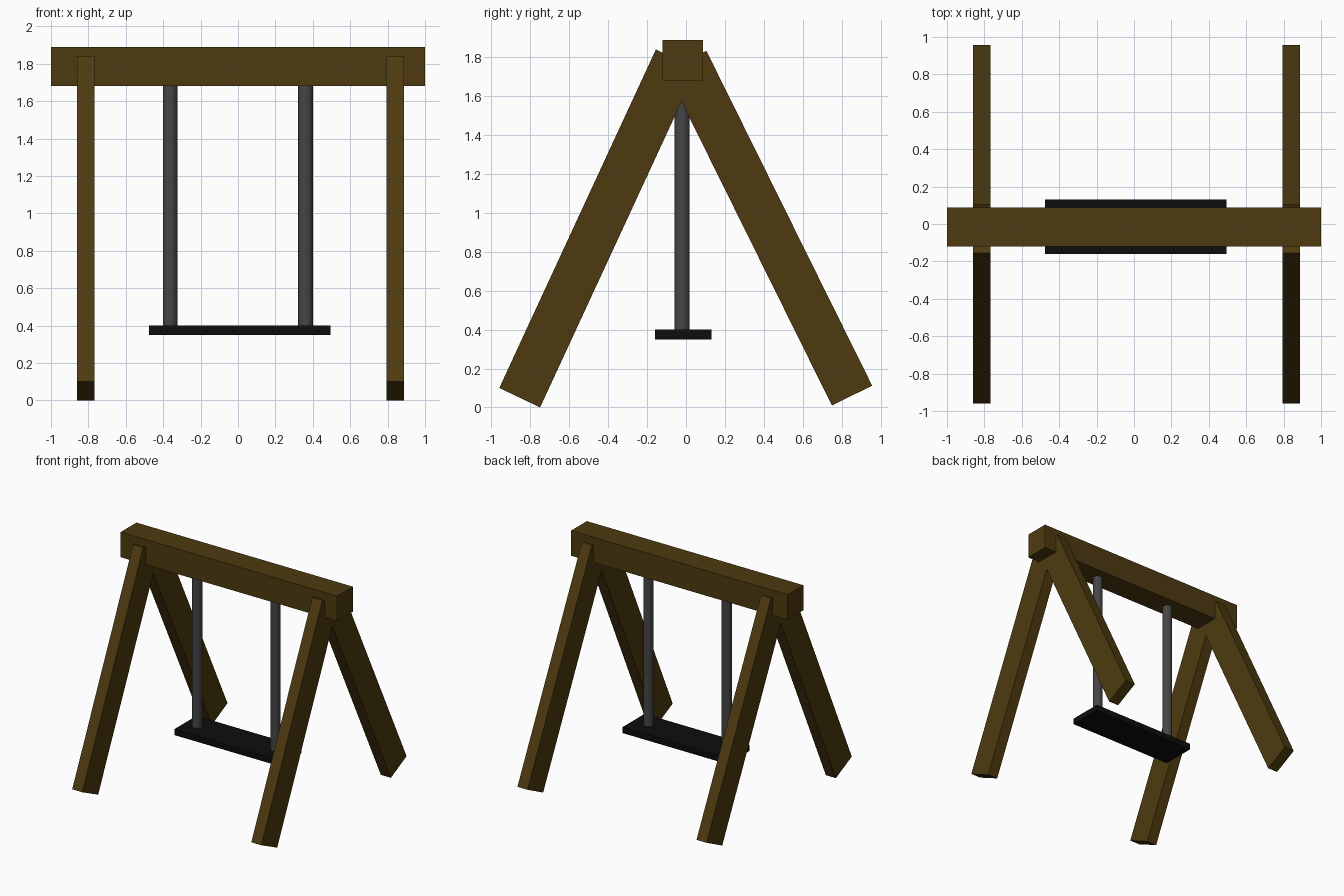
import bpy
from math import radians
from mathutils import Vector

if "Cube" in bpy.data.objects:
    bpy.data.objects.remove(bpy.data.objects["Cube"])


def material(name, rgb):
    m = bpy.data.materials.new(name)
    m.diffuse_color = (*rgb, 1)
    m.use_nodes = True
    m.node_tree.nodes["Principled BSDF"].inputs["Base Color"].default_value = m.diffuse_color
    return m


WOOD = material("dark_wood", (0.075, 0.042, 0.005))
ROPE = material("rope_grey", (0.06, 0.06, 0.06))
BLACK = material("seat_black", (0.004, 0.004, 0.004))


def box(name, lo, hi, mat):
    lo, hi = Vector(lo), Vector(hi)
    bpy.ops.mesh.primitive_cube_add(size=1, location=(lo + hi) / 2)
    ob = bpy.context.object
    ob.name = name
    ob.scale = hi - lo
    ob.data.materials.append(mat)
    return ob


def prism(name, profile, x0, x1, mat):
    """Extrude a four-corner y-z profile along x."""
    verts = [(x, y, z) for x in (x0, x1) for y, z in profile]
    faces = [(3, 2, 1, 0), (4, 5, 6, 7)]
    faces += [(i, (i + 1) % 4, (i + 1) % 4 + 4, i + 4) for i in range(4)]
    me = bpy.data.meshes.new(name)
    me.from_pydata(verts, [], faces)
    me.materials.append(mat)
    ob = bpy.data.objects.new(name, me)
    bpy.context.collection.objects.link(ob)
    return ob


# Top beam
box("top_beam", (-1, -0.12, 1.68), (1, 0.088, 1.89), WOOD)

# A-frame legs, crossing inside the beam
FRONT = [(-0.96, 0.10), (-0.75, 0.0), (0.055, 1.74), (-0.155, 1.84)]
BACK = [(0.75, 0.01), (0.957, 0.112), (0.105, 1.833), (-0.102, 1.731)]
for side, x0, x1 in (("left", -0.86, -0.767), ("right", 0.795, 0.888)):
    prism(side + "_front_leg", FRONT, x0, x1, WOOD)
    prism(side + "_back_leg", BACK, x0, x1, WOOD)

# Seat board
box("seat", (-0.475, -0.16, 0.35), (0.495, 0.13, 0.40), BLACK)

# Hanging ropes
for side, x in (("left", -0.363), ("right", 0.361)):
    bpy.ops.mesh.primitive_cylinder_add(vertices=32, radius=0.039, depth=1.32,
                                        location=(x, -0.02, 1.04))
    rope = bpy.context.object
    rope.name = side + "_rope"
    rope.data.materials.append(ROPE)
    bpy.ops.object.shade_smooth_by_angle(angle=radians(40))
